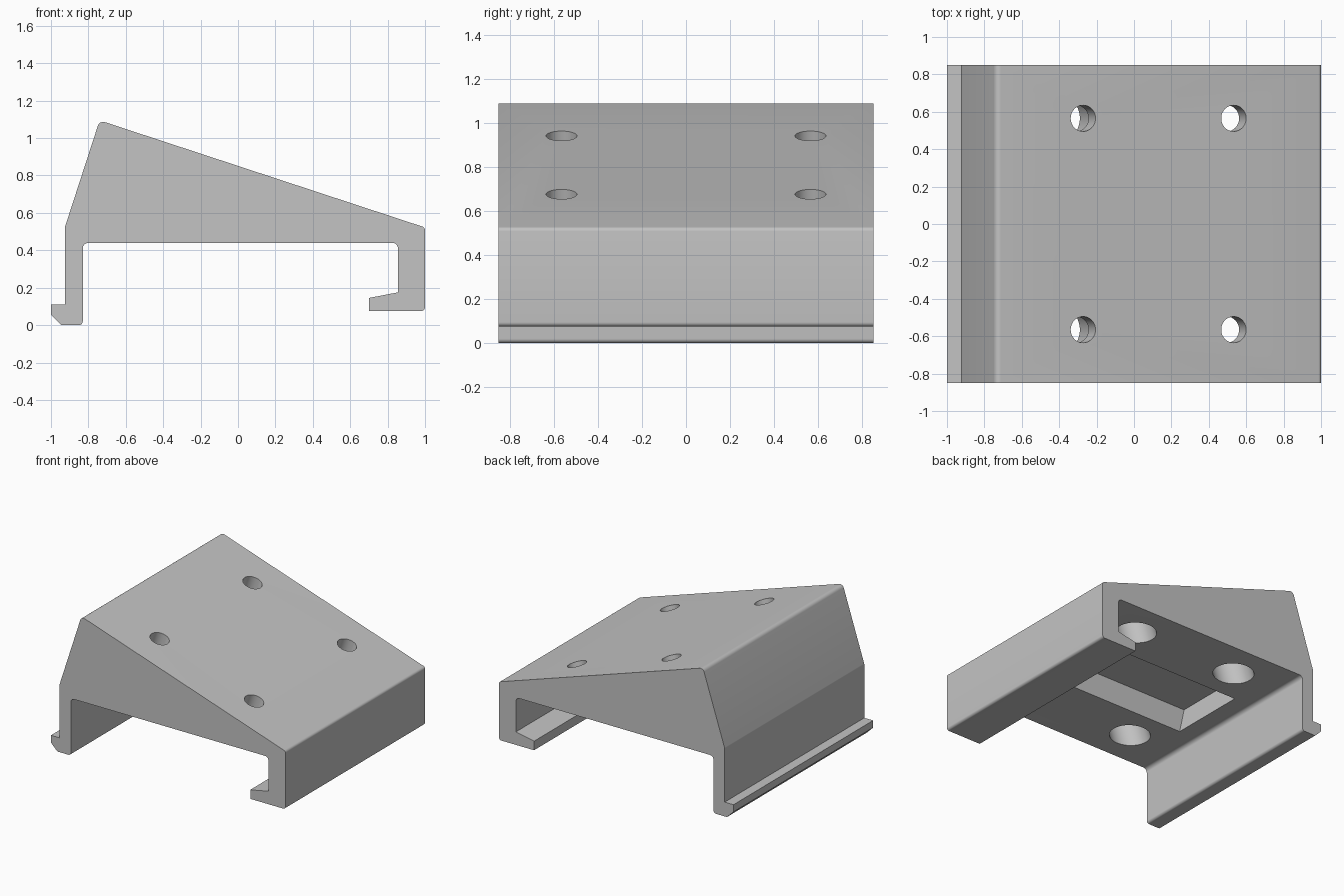
import bpy, bmesh, math
from mathutils import Vector, Matrix

if "Cube" in bpy.data.objects:
    bpy.data.objects.remove(bpy.data.objects["Cube"], do_unlink=True)

HALF_DEPTH = 0.85
CEILING = 0.44
TILT = math.atan(0.329)          # slope of the top plate


def top_z(x):
    return 0.851 - math.tan(TILT) * x


def fillet(points, steps=6):
    """Round each (x, z, radius) corner of a closed outline."""
    out = []
    for i, (x, z, r) in enumerate(points):
        p = Vector((x, z))
        if r == 0:
            out.append(p)
            continue
        a = (Vector(points[i - 1][:2]) - p).normalized()
        b = (Vector(points[(i + 1) % len(points)][:2]) - p).normalized()
        half = a.angle(b) / 2
        centre = p + (a + b).normalized() * (r / math.sin(half))
        start = p + a * (r / math.tan(half)) - centre
        end = p + b * (r / math.tan(half)) - centre
        sweep = start.angle_signed(end)
        for k in range(steps + 1):
            out.append(centre + Matrix.Rotation(-sweep * k / steps, 2) @ start)
    return out


def make_object(name, bm):
    bmesh.ops.recalc_face_normals(bm, faces=bm.faces)
    mesh = bpy.data.meshes.new(name)
    bm.to_mesh(mesh)
    bm.free()
    obj = bpy.data.objects.new(name, mesh)
    bpy.context.collection.objects.link(obj)
    return obj


def extrude_outline(name, outline, half):
    bm = bmesh.new()
    face = bm.faces.new([bm.verts.new((p.x, -half, p.y)) for p in outline])
    new = bmesh.ops.extrude_face_region(bm, geom=[face])["geom"]
    bmesh.ops.translate(bm, vec=(0, 2 * half, 0),
                        verts=[v for v in new if isinstance(v, bmesh.types.BMVert)])
    return make_object(name, bm)


def cut(target, cutter):
    cutter.hide_render = True
    mod = target.modifiers.new("cut", "BOOLEAN")
    mod.operation, mod.solver, mod.object = "DIFFERENCE", "EXACT", cutter
    bpy.ops.object.select_all(action="DESELECT")
    bpy.context.view_layer.objects.active = target
    target.select_set(True)
    bpy.ops.object.modifier_apply(modifier=mod.name)
    bpy.data.objects.remove(cutter, do_unlink=True)


def stepped_hole(x, y):
    """Narrow hole from the slope, opening to a wide bore below."""
    total = (top_z(x) - CEILING) / math.cos(TILT) + 0.12
    rings = [(0.07, 0.1), (0.07, -0.12), (0.14, -0.12), (0.14, -total)]
    n = 48
    bm = bmesh.new()
    loops = [[bm.verts.new((r * math.cos(math.tau * k / n), r * math.sin(math.tau * k / n), h))
              for k in range(n)] for r, h in rings]
    for lo, hi in zip(loops, loops[1:]):
        for k in range(n):
            j = (k + 1) % n
            bm.faces.new((lo[k], lo[j], hi[j], hi[k]))
    bm.faces.new(loops[0])
    bm.faces.new(loops[-1])
    place = Matrix.Translation((x, y, top_z(x))) @ Matrix.Rotation(TILT, 4, "Y")
    bmesh.ops.transform(bm, matrix=place, verts=bm.verts)
    return make_object("hole_cutter", bm)


# Wedge body with clip legs, one continuous section
section = [
    (-1, 0.11, 0), (-1, 0.055, 0), (-0.945, 0, 0.015), (-0.83, 0, 0.02),
    (-0.83, CEILING, 0.03), (0.855, CEILING, 0.03), (0.855, 0.175, 0),
    (0.70, 0.145, 0), (0.70, 0.075, 0), (1, 0.075, 0.02), (1, top_z(1), 0.02),
    (-0.74, top_z(-0.74), 0.03), (-0.925, 0.525, 0.03), (-0.925, 0.11, 0),
]
body = extrude_outline("wedge_bracket", fillet(section), HALF_DEPTH)

# Pocket in the underside
pocket = [(-0.67, CEILING, 0), (-0.71, 0.63, 0), (0.42, 0.63, 0),
          (0.42, 0.4, 0), (-0.66, 0.4, 0)]
cut(body, extrude_outline("pocket_cutter", fillet(pocket), 0.3))

# Four screw holes square to the slope
for hx in (-0.272, 0.533):
    for hy in (-0.565, 0.565):
        cut(body, stepped_hole(hx, hy))

# Single grey material
grey = bpy.data.materials.new("light_grey")
grey.use_nodes = True
colour = (0.55, 0.55, 0.55, 1)
grey.diffuse_color = colour
grey.node_tree.nodes["Principled BSDF"].inputs["Base Color"].default_value = colour
body.data.materials.clear()
body.data.materials.append(grey)

bpy.ops.object.select_all(action="DESELECT")
body.select_set(True)
bpy.context.view_layer.objects.active = body
bpy.ops.object.shade_smooth_by_angle(angle=math.radians(30))
